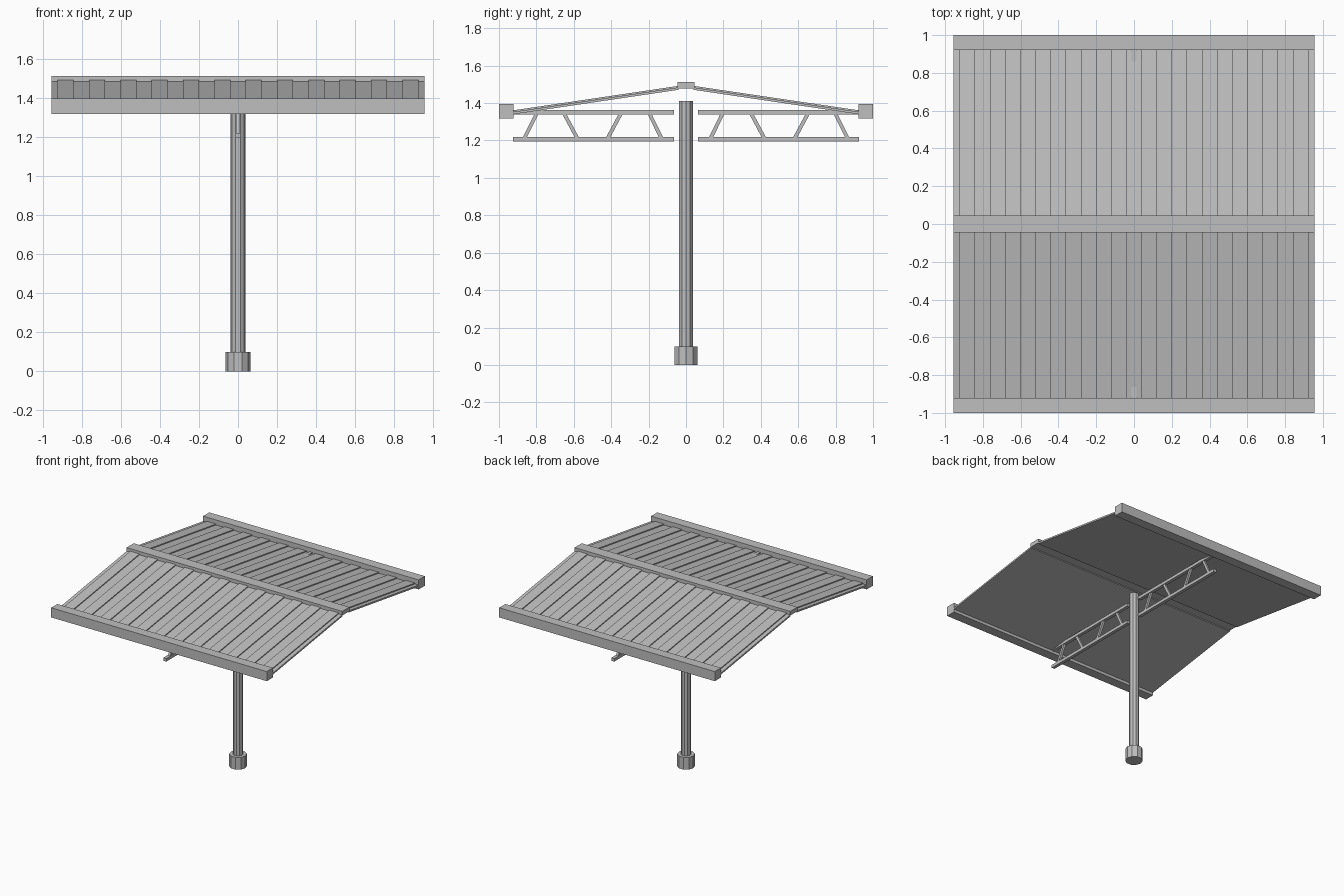
import bpy, math
from mathutils import Vector

cube = bpy.data.objects.get("Cube")
if cube:
    bpy.data.objects.remove(cube, do_unlink=True)

grey = bpy.data.materials.new("light_grey")
grey.use_nodes = True
colour = (0.52, 0.52, 0.52, 1)
grey.diffuse_color = colour
grey.node_tree.nodes["Principled BSDF"].inputs["Base Color"].default_value = colour

HALF_X = 0.955


def finish(obj, name):
    obj.name = obj.data.name = name
    obj.data.materials.append(grey)
    return obj


def box(name, centre, size, tilt=0.0):
    bpy.ops.mesh.primitive_cube_add(size=1, location=centre, rotation=(tilt, 0, 0))
    obj = bpy.context.object
    obj.scale = size
    bpy.ops.object.transform_apply(location=False, rotation=False, scale=True)
    return finish(obj, name)


def post(name, radius, z0, z1, sides=10):
    bpy.ops.mesh.primitive_cylinder_add(vertices=sides, radius=radius, depth=z1 - z0,
                                        location=(0, 0, (z0 + z1) / 2),
                                        rotation=(0, 0, math.pi / 2))
    return finish(bpy.context.object, name)


def strut(name, start, end, width, thick):
    """Flat bar between two (y, z) points."""
    a, b = Vector(start), Vector(end)
    mid, d = (a + b) / 2, b - a
    return box(name, (0, mid.x, mid.y), (thick, d.length, width), math.atan2(d.y, d.x))


def roof_panel(name, side):
    """Ribbed sheet: a stepped profile swept from the ridge down to the eave."""
    ribs, pitch, rib_half = 12, 0.1604, 0.041
    base, top = 0.013, 0.021
    profile = [(-HALF_X, 0), (-HALF_X, base)]
    for i in range(ribs):
        x = (i - (ribs - 1) / 2) * pitch
        profile += [(x - rib_half, base), (x - rib_half, top),
                    (x + rib_half, top), (x + rib_half, base)]
    profile += [(HALF_X, base), (HALF_X, 0)]
    n = len(profile)
    stations = [(0.04, 1.471), (0.925, 1.34)]
    verts = [(x, side * y, z + h) for y, z in stations for x, h in profile]
    faces = [(i, (i + 1) % n, n + (i + 1) % n, n + i) for i in range(n)]
    faces += [tuple(reversed(range(n))), tuple(range(n, 2 * n))]
    if side < 0:
        faces = [tuple(reversed(f)) for f in faces]
    mesh = bpy.data.meshes.new(name)
    mesh.from_pydata(verts, [], [tuple(reversed(f)) for f in faces])
    obj = bpy.data.objects.new(name, mesh)
    bpy.context.collection.objects.link(obj)
    return finish(obj, name)


# Central column and footing
post("footing", 0.064, 0, 0.098)
post("column", 0.038, 0.09, 1.41)

# Ridge cap
box("ridge_cap", (0, 0, 1.495), (2 * HALF_X, 0.09, 0.033))

# Each half: roof sheet, eave beam and lattice arm
for side, label in ((-1, "front"), (1, "back")):
    roof_panel(label + "_roof_panel", side)
    box(label + "_eave_beam", (0, side * 0.961, 1.356), (2 * HALF_X, 0.078, 0.077))
    for level, z in (("upper", 1.35), ("lower", 1.206)):
        box(f"{label}_{level}_chord", (0, side * 0.495, z), (0.026, 0.862, 0.024))
    for low, high in ((0.13, 0.197), (0.42, 0.347), (0.58, 0.653), (0.865, 0.797)):
        strut(label + "_brace", (side * low, 1.21), (side * high, 1.346), 0.02, 0.018)
